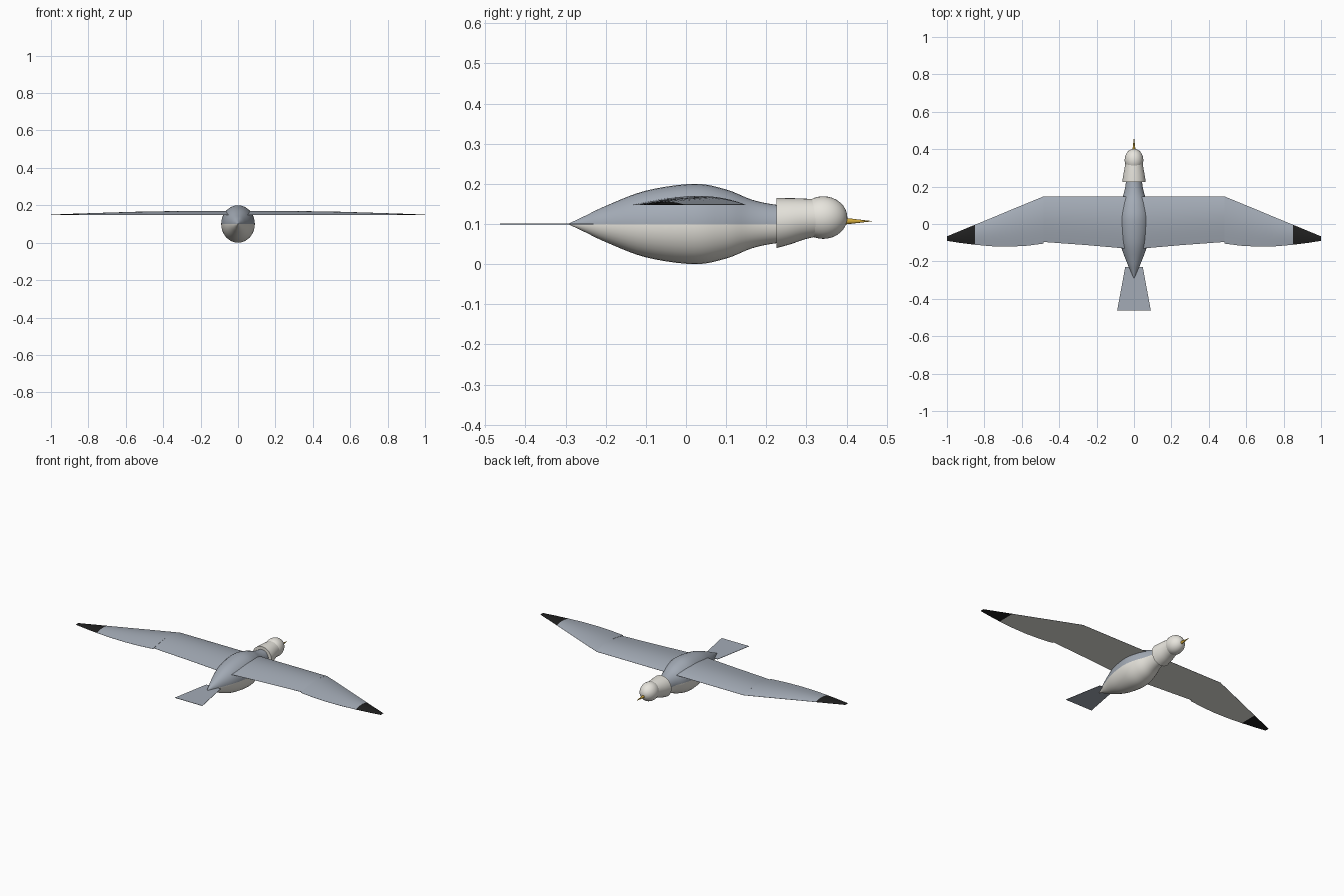
import bpy, bmesh, math
from mathutils import Vector

cube = bpy.data.objects.get("Cube")
if cube:
    bpy.data.objects.remove(cube, do_unlink=True)


def material(name, r, g, b):
    m = bpy.data.materials.new(name)
    m.use_nodes = True
    m.diffuse_color = (r, g, b, 1)
    m.node_tree.nodes["Principled BSDF"].inputs["Base Color"].default_value = (r, g, b, 1)
    return m


WHITE = material("warm white", 0.83, 0.81, 0.75)
GREY = material("blue grey", 0.37, 0.41, 0.47)
BLACK = material("wing tip black", 0.014, 0.014, 0.014)
GOLD = material("beak gold", 0.65, 0.4, 0.04)


def loft(name, rings, mats, rule=None, angle=40):
    """Skin closed rings of points, cap both ends, colour faces by a rule."""
    bm = bmesh.new()
    loops = [[bm.verts.new(p) for p in ring] for ring in rings]
    n = len(loops[0])
    for a, b in zip(loops, loops[1:]):
        for i in range(n):
            j = (i + 1) % n
            bm.faces.new((a[i], a[j], b[j], b[i]))
    bm.faces.new(loops[0])
    bm.faces.new(loops[-1])
    bmesh.ops.recalc_face_normals(bm, faces=bm.faces)
    bm.normal_update()
    for f in bm.faces:
        f.material_index = rule(f) if rule else 0
    me = bpy.data.meshes.new(name)
    bm.to_mesh(me)
    bm.free()
    for m in mats:
        me.materials.append(m)
    ob = bpy.data.objects.new(name, me)
    bpy.context.collection.objects.link(ob)
    bpy.ops.object.select_all(action="DESELECT")
    ob.select_set(True)
    bpy.context.view_layer.objects.active = ob
    bpy.ops.object.shade_smooth_by_angle(angle=math.radians(angle))
    return ob


def oval(y, rx, rz, z, n=32):
    return [(rx * math.cos(t), y, z + rz * math.sin(t))
            for t in (2 * math.pi * i / n for i in range(n))]


def smooth_profile(points, steps=5):
    """Catmull-Rom curve through the given points."""
    pts = [Vector(p) for p in points]
    pts = [2 * pts[0] - pts[1]] + pts + [2 * pts[-1] - pts[-2]]
    out = []
    for a, b, c, d in zip(pts, pts[1:], pts[2:], pts[3:]):
        for s in range(steps):
            t = s / steps
            out.append(0.5 * (2 * b + (c - a) * t + (2 * a - 5 * b + 4 * c - d) * t * t
                              + (3 * b - a - 3 * c + d) * t ** 3))
    return out + [pts[-2]]


# Body: grey back over white belly
body = [(-0.29, 0.002), (-0.25, 0.021), (-0.2, 0.045), (-0.1, 0.083), (0.02, 0.1),
        (0.1, 0.086), (0.16, 0.062), (0.21, 0.05), (0.28, 0.042)]
loft("body", [oval(y, r * 0.9, r, 0.1) for y, r in smooth_profile(body)], [GREY, WHITE],
     lambda f: 0 if f.calc_center_median().z > 0.1 else 1, angle=60)

# Flared neck collar
neck = [(0.225, 0.0625, 0.1025), (0.26, 0.0575, 0.107), (0.3, 0.05, 0.113), (0.345, 0.044, 0.116)]
loft("neck", [oval(y, r, r, z) for y, r, z in smooth_profile(neck, 3)], [WHITE])

# Rounded head
head = [0.342 - 0.06 * math.cos(math.pi * (i + 0.05) / 16.1) for i in range(17)]
loft("head", [oval(y, 0.05 * s, 0.053 * s, 0.116) for y, s in
              ((y, math.sqrt(max(0.0001, 1 - ((y - 0.342) / 0.06) ** 2))) for y in head)],
     [WHITE], angle=60)

# Pointed beak
loft("beak", [oval(0.39, 0.009, 0.009, 0.107, 16), oval(0.463, 0.0004, 0.0004, 0.107, 16)], [GOLD])

# Thin fanned tail
loft("tail", [[(-w, y, z) for w, z in ((-h, 0.099), (h, 0.099), (h, 0.101), (-h, 0.101))]
              for y, h in ((-0.463, 0.09), (-0.23, 0.047))], [GREY])


def wing_section(side, x, lead, trail, top, base, n=14):
    """Flat underside with an arched upper surface."""
    ring = []
    for i in range(n + 1):
        u = i / n
        arch = math.sin(math.pi * u ** 0.85)
        ring.append((side * x, lead + (trail - lead) * u, base + 0.001 + (top - base - 0.001) * arch))
    return ring + [(side * x, trail, base), (side * x, lead, base)]


def underside(f):
    return 1 if f.normal.z < -0.7 else 0


# Wings: inner panel, swept outer panel and black tip (x, leading y, trailing y, top z, base z)
inner = [(0.0, 0.148, -0.135, 0.17, 0.147), (0.25, 0.148, -0.113, 0.17, 0.147),
         (0.485, 0.148, -0.096, 0.167, 0.147)]
outer = [(0.485, 0.147, -0.105, 0.167, 0.147), (0.57, 0.112, -0.116, 0.165, 0.147),
         (0.66, 0.075, -0.121, 0.162, 0.147), (0.76, 0.033, -0.119, 0.159, 0.147),
         (0.85, -0.004, -0.111, 0.156, 0.147)]
tip = [outer[-1], (0.93, -0.037, -0.101, 0.153, 0.147), (1.0, -0.066, -0.09, 0.15, 0.147)]
for label, side in (("left", 1), ("right", -1)):
    for part, stations, mats in (("inner_wing", inner, [GREY, WHITE]),
                                 ("outer_wing", outer, [GREY, WHITE]),
                                 ("wing_tip", tip, [BLACK, BLACK])):
        loft(f"{label}_{part}", [wing_section(side, *s) for s in stations], mats, underside)
